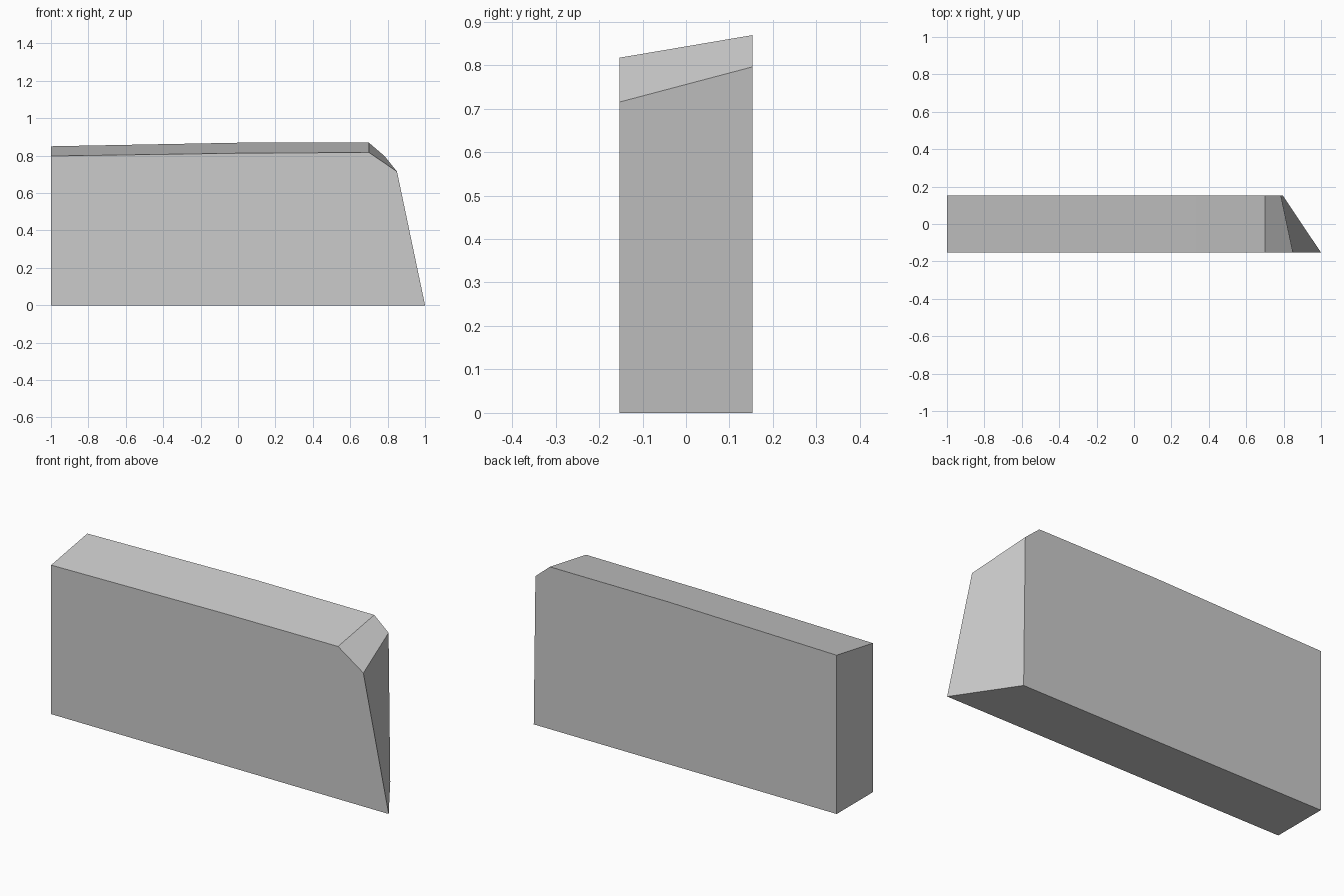
import bpy
import bmesh
import math

cube = bpy.data.objects.get("Cube")
if cube:
    bpy.data.objects.remove(cube, do_unlink=True)

# Plain grey stone
grey = bpy.data.materials.new("plain_grey")
grey.use_nodes = True
colour = (0.6, 0.6, 0.6, 1)
grey.diffuse_color = colour
grey.node_tree.nodes["Principled BSDF"].inputs["Base Color"].default_value = colour

# Front and back outlines (x, z), matched corner by corner
front = [(-1, 0), (1, 0), (0.85, 0.715), (0.70, 0.817), (0, 0.813), (-1, 0.798)]
back = [(-1, 0), (0.795, 0), (0.785, 0.796), (0.70, 0.869), (0, 0.869), (-1, 0.85)]
half_depth = 0.153


def loft(name, outline_a, outline_b, y, material):
    """Join two matching outlines into a closed solid."""
    bm = bmesh.new()
    a = [bm.verts.new((x, -y, z)) for x, z in outline_a]
    b = [bm.verts.new((x, y, z)) for x, z in outline_b]
    bm.faces.new(a)
    bm.faces.new(b[::-1])
    for i in range(len(a)):
        j = (i + 1) % len(a)
        bm.faces.new((a[j], a[i], b[i], b[j]))
    bmesh.ops.recalc_face_normals(bm, faces=bm.faces)
    mesh = bpy.data.meshes.new(name)
    bm.to_mesh(mesh)
    bm.free()
    mesh.materials.append(material)
    obj = bpy.data.objects.new(name, mesh)
    bpy.context.collection.objects.link(obj)
    return obj


# Wall block with sloping top and mitred, chamfered end
block = loft("wall_block", front, back, half_depth, grey)
bpy.ops.object.select_all(action="DESELECT")
block.select_set(True)
bpy.context.view_layer.objects.active = block
bpy.ops.object.shade_smooth_by_angle(angle=math.radians(25))
